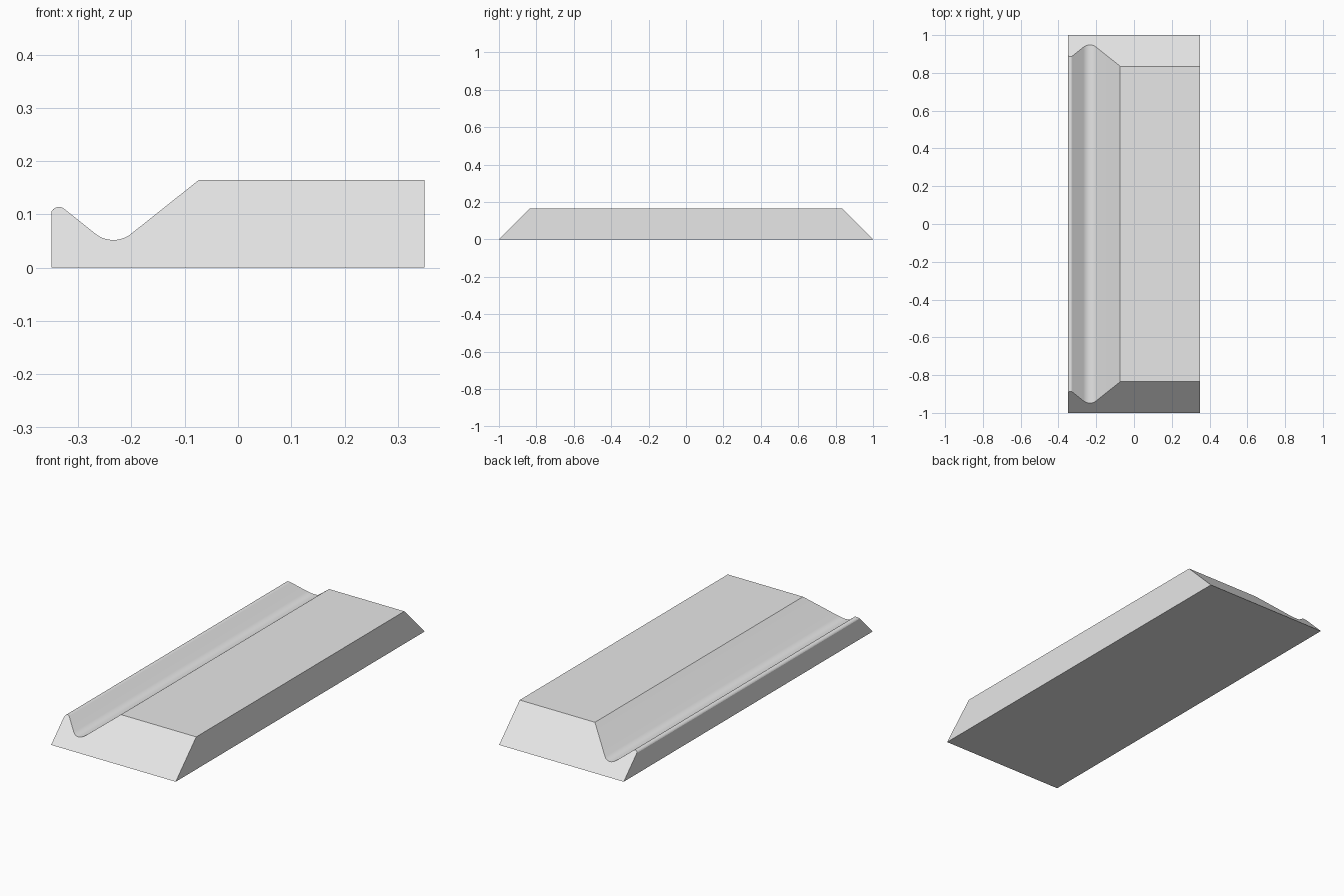
import bpy
import bmesh
from math import sin, cos, radians

cube = bpy.data.objects.get("Cube")
if cube:
    bpy.data.objects.remove(cube, do_unlink=True)

HALF_WIDTH, HALF_LENGTH, HEIGHT = 0.35, 1.0, 0.165


def arc(cx, cz, radius, start, end, steps=14):
    """Points along an arc in the cross-section, angles in degrees."""
    angles = [radians(start + (end - start) * i / steps) for i in range(steps + 1)]
    return [(cx + radius * cos(a), cz + radius * sin(a)) for a in angles]


# Cross-section: flat block, rounded groove, small rounded lip
profile = [(-HALF_WIDTH, 0), (HALF_WIDTH, 0), (HALF_WIDTH, HEIGHT), (-0.073, HEIGHT)]
profile += arc(-0.234, 0.106, 0.054, -51.4, -128.6)
lip = arc(-0.336, 0.0985, 0.0155, 51.4, 154.6)
lip[-1] = (-HALF_WIDTH, lip[-1][1])
profile += lip

# Run the section along y, with both ends mitred at 45 degrees
bm = bmesh.new()
front = [bm.verts.new((x, -(HALF_LENGTH - z), z)) for x, z in profile]
back = [bm.verts.new((x, HALF_LENGTH - z, z)) for x, z in profile]
bm.faces.new(front)
bm.faces.new(back[::-1])
for i in range(len(profile)):
    j = (i + 1) % len(profile)
    bm.faces.new((front[j], front[i], back[i], back[j]))
bmesh.ops.recalc_face_normals(bm, faces=bm.faces)

mesh = bpy.data.meshes.new("grooved_bar")
bm.to_mesh(mesh)
bm.free()
bar = bpy.data.objects.new("grooved_bar", mesh)
bpy.context.collection.objects.link(bar)

# Plain grey finish
grey = bpy.data.materials.new("light_grey")
grey.use_nodes = True
colour = (0.8, 0.8, 0.8, 1)
grey.diffuse_color = colour
for node in grey.node_tree.nodes:
    if node.type == 'BSDF_PRINCIPLED':
        node.inputs["Base Color"].default_value = colour
mesh.materials.append(grey)

# Smooth curves, crisp corners
bpy.ops.object.select_all(action='DESELECT')
bar.select_set(True)
bpy.context.view_layer.objects.active = bar
bpy.ops.object.shade_smooth_by_angle(angle=radians(20))
